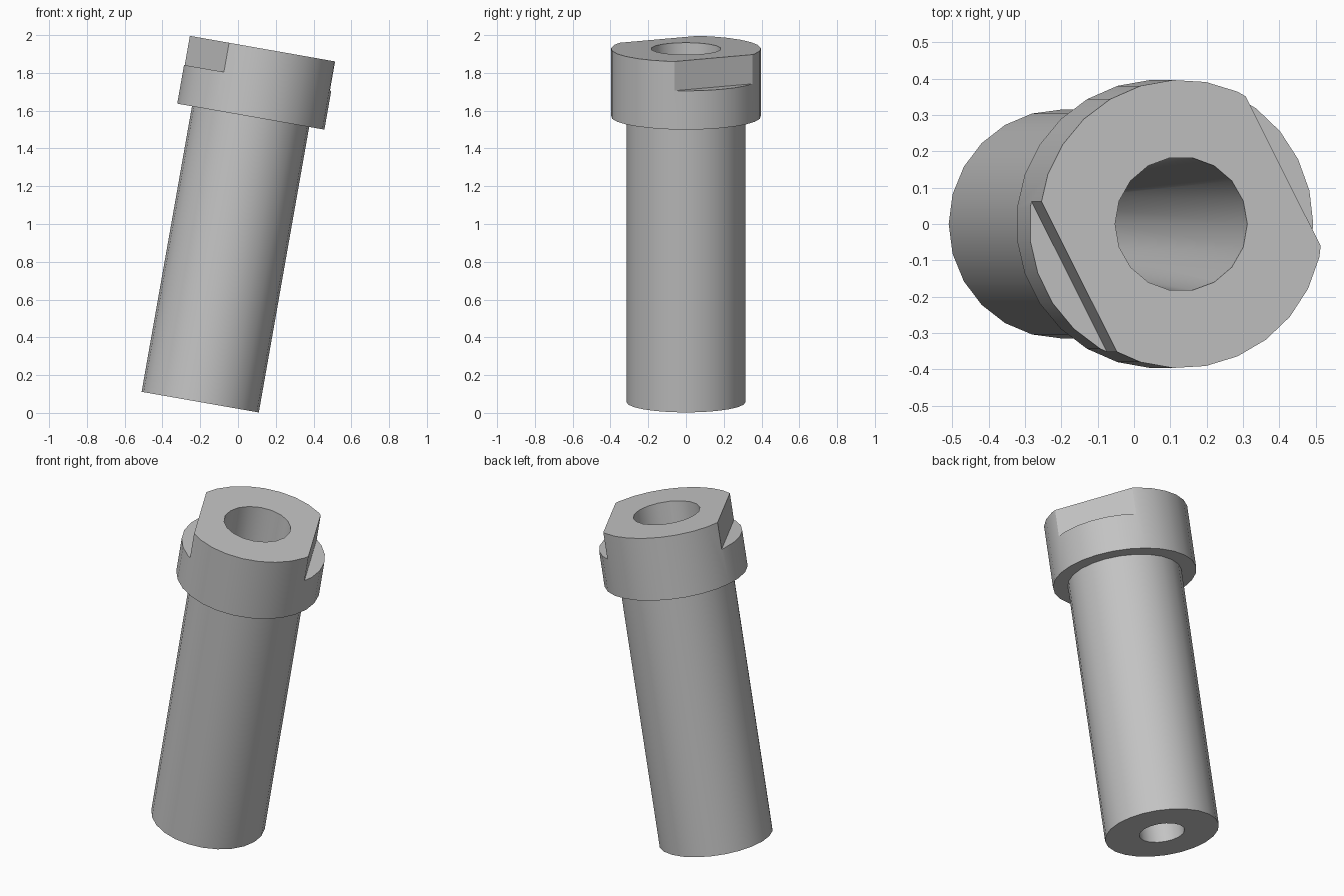
import bpy
from math import radians, pi
from mathutils import Matrix

cube = bpy.data.objects.get("Cube")
if cube:
    bpy.data.objects.remove(cube, do_unlink=True)

LENGTH, HEAD_BASE = 1.9, 1.535
FLAT_ANGLE, FLAT_DISTANCE, FLAT_DEPTH = radians(27), 0.32, 0.157

grey = bpy.data.materials.new("plain grey")
grey.use_nodes = True
grey.diffuse_color = (0.55, 0.55, 0.55, 1)
grey.node_tree.nodes["Principled BSDF"].inputs["Base Color"].default_value = grey.diffuse_color


def cylinder(name, sides, z0, z1, r0, r1):
    """Upright cylinder or cone with its first corner on +x."""
    bpy.ops.mesh.primitive_cone_add(vertices=sides, radius1=r0, radius2=r1,
                                    depth=z1 - z0, location=(0, 0, 0))
    ob = bpy.context.object
    ob.name = name
    ob.data.transform(Matrix.Translation((0, 0, (z0 + z1) / 2))
                      @ Matrix.Rotation(-pi / 2, 4, 'Z'))
    return ob


def combine(target, tool, operation):
    """Apply a boolean, then discard the tool object."""
    mod = target.modifiers.new(tool.name, 'BOOLEAN')
    mod.operation, mod.solver, mod.object = operation, 'EXACT', tool
    bpy.context.view_layer.objects.active = target
    bpy.ops.object.modifier_apply(modifier=mod.name)
    bpy.data.objects.remove(tool, do_unlink=True)


# Shaft and collar joined into one solid
sleeve = cylinder("flanged_sleeve", 24, 0, HEAD_BASE + 0.1, 0.315, 0.315)
combine(sleeve, cylinder("collar", 27, HEAD_BASE, LENGTH, 0.397, 0.397), 'UNION')

# Tapered through bore
combine(sleeve, cylinder("bore_cutter", 18, -0.1, LENGTH + 0.1, 0.123, 0.188), 'DIFFERENCE')

# Two opposite wrench flats in the collar top
for turn in (0, pi):
    bpy.ops.mesh.primitive_cube_add(size=1, location=(0, 0, 0))
    cutter = bpy.context.object
    cutter.name = "flat_cutter"
    cutter.data.transform(Matrix.Rotation(FLAT_ANGLE + turn, 4, 'Z')
                          @ Matrix.Translation((FLAT_DISTANCE + 0.5, 0, LENGTH - FLAT_DEPTH + 0.5)))
    combine(sleeve, cutter, 'DIFFERENCE')

# Lean the whole part towards +x
sleeve.data.transform(Matrix.Translation((-0.2, 0, 0.057))
                      @ Matrix.Rotation(radians(10), 4, 'Y'))
sleeve.data.materials.clear()
sleeve.data.materials.append(grey)
bpy.ops.object.select_all(action='DESELECT')
sleeve.select_set(True)
bpy.context.view_layer.objects.active = sleeve
bpy.ops.object.shade_smooth_by_angle(angle=radians(25))
